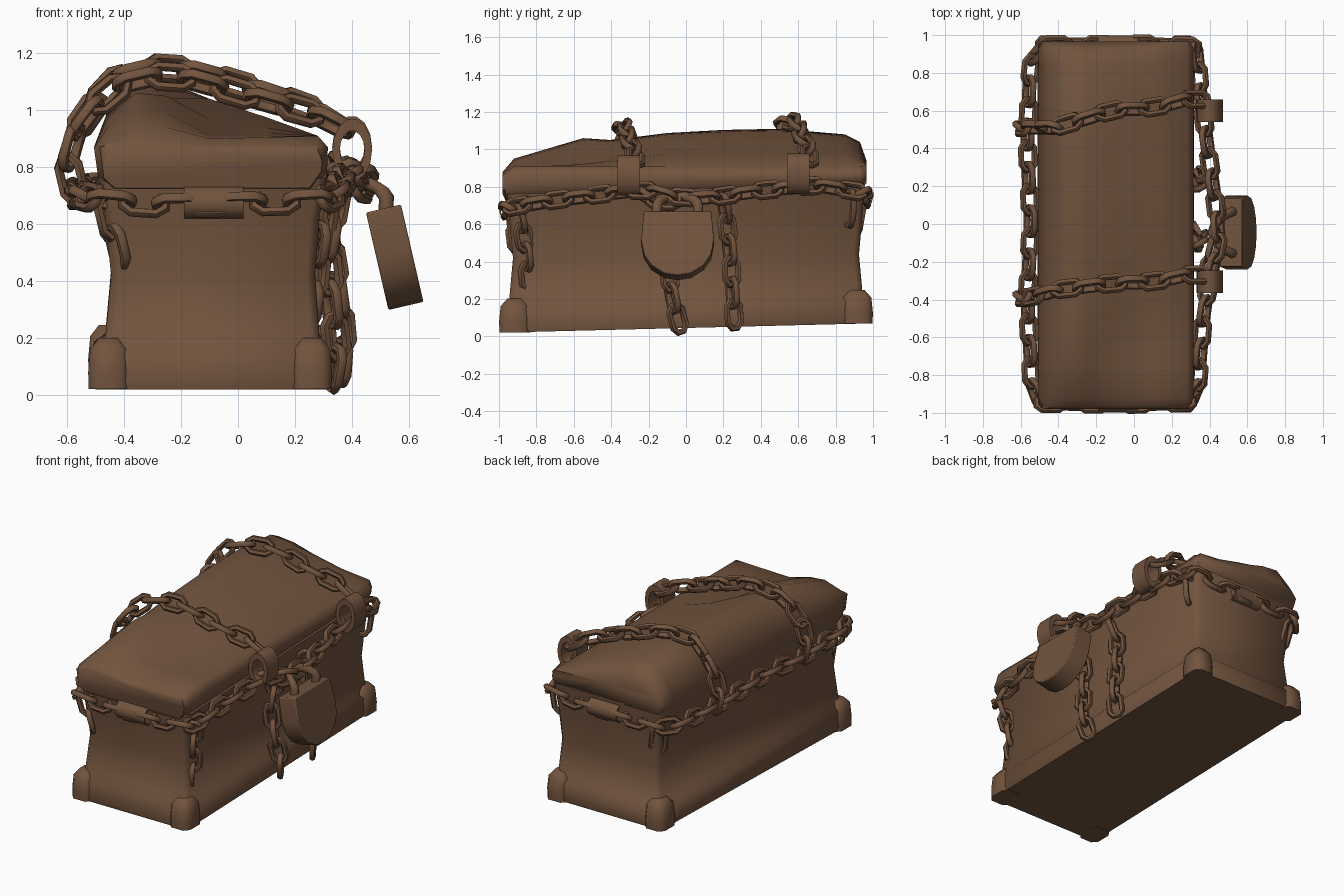
import bpy, bmesh, math
from mathutils import Vector, Matrix

if "Cube" in bpy.data.objects:
    bpy.data.objects.remove(bpy.data.objects["Cube"])

brown = bpy.data.materials.new("weathered_brown")
brown.diffuse_color = (0.168, 0.088, 0.048, 1)
brown.use_nodes = True
brown.node_tree.nodes["Principled BSDF"].inputs["Base Color"].default_value = brown.diffuse_color


def finish(name, bm, angle=40, bevel=0):
    bmesh.ops.recalc_face_normals(bm, faces=bm.faces)
    me = bpy.data.meshes.new(name)
    bm.to_mesh(me)
    bm.free()
    ob = bpy.data.objects.new(name, me)
    bpy.context.collection.objects.link(ob)
    me.materials.append(brown)
    if bevel:
        mod = ob.modifiers.new("soft_edges", "BEVEL")
        mod.width, mod.segments = bevel, 2
    bpy.ops.object.select_all(action="DESELECT")
    ob.select_set(True)
    bpy.context.view_layer.objects.active = ob
    bpy.ops.object.shade_smooth_by_angle(angle=math.radians(angle))
    return ob


def loft(bm, rings, closed=False):
    vs = [[bm.verts.new(p) for p in r] for r in rings]
    n = len(vs[0])
    pairs = list(zip(vs, vs[1:])) + ([(vs[-1], vs[0])] if closed else [])
    for a, b in pairs:
        for i in range(n):
            j = (i + 1) % n
            bm.faces.new((a[i], a[j], b[j], b[i]))
    if not closed:
        bm.faces.new(vs[0])
        bm.faces.new(vs[-1])


def interp(table, t):
    for (a, u), (b, v) in zip(table, table[1:]):
        if t <= b:
            return u + (v - u) * max(0, (t - a) / (b - a))
    return table[-1][1]


def rect_ring(z, x0, x1, yh, c, tilt):
    pts = [(x0 + c, -yh), (x1 - c, -yh), (x1, -yh + c), (x1, yh - c),
           (x1 - c, yh), (x0 + c, yh), (x0, yh - c), (x0, -yh + c)]
    return [(x, y, z + tilt * (y + 1)) for x, y in pts]


# Chest body with flared foot and waisted walls
bm = bmesh.new()
loft(bm, [rect_ring(*r) for r in (
    (0.02, -0.50, 0.31, 0.975, 0.03, 0.025), (0.05, -0.512, 0.318, 0.982, 0.04, 0.025),
    (0.15, -0.505, 0.312, 0.975, 0.04, 0.02), (0.2, -0.465, 0.285, 0.945, 0.03, 0.01),
    (0.42, -0.445, 0.27, 0.925, 0.03, 0.01), (0.62, -0.465, 0.285, 0.945, 0.03, 0.02),
    (0.76, -0.49, 0.31, 0.955, 0.03, 0.03))])
finish("chest_body", bm, 60)

# Foot corner caps
bm = bmesh.new()
for x in (-0.452, 0.257):
    for y in (-0.915, 0.915):
        base = 0.02 + 0.025 * (y + 1)
        loft(bm, [[(x + sx * w, y + sy * w * 1.15, base + h) for sx, sy in
                   ((-1, -.6), (-.6, -1), (.6, -1), (1, -.6), (1, .6), (.6, 1), (-.6, 1), (-1, .6))]
                  for h, w in ((0, 0.072), (0.06, 0.073), (0.14, 0.066), (0.18, 0.035))])
finish("foot_caps", bm, 60)

# Lopsided lid, lofted along its length
peak = [(-0.98, 0.88), (-0.92, 0.95), (-0.55, 1.06), (-0.4, 1.05), (0, 1.1),
        (0.5, 1.11), (0.85, 1.08), (0.93, 1.04), (0.965, 0.94)]
mid = [(-0.98, 0.86), (-0.92, 0.9), (-0.6, 0.92), (-0.1, 1.04), (0.85, 1.04), (0.93, 0.99), (0.965, 0.92)]
bm = bmesh.new()
rings = []
for y in (-0.98, -0.965, -0.92, -0.75, -0.55, -0.4, -0.1, 0.2, 0.5, 0.85, 0.93, 0.965):
    p, m = interp(peak, y), interp(mid, y)
    lo = 0.725 + 0.03 * (y + 1)
    k = 0.02 if abs(y) > 0.96 else 0
    e = min(0.91, p - 0.02)
    rings.append([(x, y, z) for x, z in (
        (-0.45 + k, lo), (-0.49 + k, lo + 0.035), (-0.505 + k, 0.87), (-0.455, 0.45 * 0.87 + 0.55 * p),
        (-0.36, p), (-0.25, p - 0.01), (-0.1, m), (0.1, (m + e) / 2), (0.28, e),
        (0.315 - k, e - 0.04), (0.312 - k, lo + 0.06), (0.27 - k, lo))])
# rounded ends: first and last sections pull in at the lower edge
for ring, s in ((rings[0], 1), (rings[-1], -1)):
    ring[0], ring[-1] = [(x, y + 0.03 * s, z) for x, y, z in (ring[0], ring[-1])]
loft(bm, rings)
finish("lid", bm, 60)


def tube(bm, path, up, r, sides=6, closed=False):
    path = [Vector(p) for p in path]
    n, rings = len(path), []
    for i, p in enumerate(path):
        a = path[i - 1] if closed or i else p
        b = path[(i + 1) % n] if closed or i < n - 1 else p
        s = (b - a).normalized().cross(up).normalized()
        rings.append([p + r * (math.cos(t) * s + math.sin(t) * up)
                      for t in (math.tau * k / sides for k in range(sides))])
    loft(bm, rings, closed)


def chain(name, pts, closed=False, pitch=0.118, phase=0.5):
    """Interlocked links following a polyline."""
    pts = [Vector(p) for p in pts] + ([Vector(pts[0])] if closed else [])
    dist = [0]
    for a, b in zip(pts, pts[1:]):
        dist.append(dist[-1] + (b - a).length)
    count = max(1, round(dist[-1] / pitch))
    if closed:
        count += count % 2
    at = lambda d: Vector([interp(list(zip(dist, [p[i] for p in pts])), d) for i in range(3)])
    bm = bmesh.new()
    step = dist[-1] / count
    for n in range(count):
        a, b = at(n * step), at((n + 1) * step)
        c, d = (a + b) / 2, (b - a).normalized()
        ref = Vector((0, 0, 1)) if abs(d.z) < 0.8 else Vector((0, 1, 0))
        side = d.cross(ref).normalized()
        up = side.cross(d)
        ang = phase + (n % 2) * math.pi / 2
        w = side * math.cos(ang) + up * math.sin(ang)
        hl, hw = step / 2 + 0.016, 0.04
        outline = [(hl, .45), (hl * .6, 1), (-hl * .6, 1), (-hl, .45),
                   (-hl, -.45), (-hl * .6, -1), (hl * .6, -1), (hl, -.45)]
        tube(bm, [c + d * u + w * (hw * v) for u, v in outline], d.cross(w), 0.018, 6, True)
    finish(name, bm, 60)


# Chain belt below the lid
chain("belt_chain", [
    (-0.5, -0.95, 0.69), (-0.3, -0.952, 0.67), (-0.08, -0.955, 0.675), (0.15, -0.952, 0.68), (0.33, -0.94, 0.69),
    (0.35, -0.7, 0.73), (0.37, -0.45, 0.76), (0.42, -0.22, 0.79), (0.45, -0.05, 0.74),
    (0.43, 0.12, 0.74), (0.39, 0.4, 0.78), (0.35, 0.7, 0.81), (0.33, 0.94, 0.77),
    (0.1, 0.952, 0.74), (-0.5, 0.95, 0.73), (-0.55, 0.85, 0.73), (-0.565, 0.4, 0.72),
    (-0.545, 0, 0.72), (-0.565, -0.4, 0.7), (-0.54, -0.85, 0.7)], True)

# Two chains over the lid
for name, ys, h in (("lid_chain_front", (-0.39, -0.35, -0.31, -0.27), -0.01),
                    ("lid_chain_back", (0.51, 0.51, 0.61, 0.66), 0.02)):
    a, b, c, d = ys
    chain(name, [(-0.57, a, 0.7), (-0.605, a, 0.85), (-0.54, a, 0.98), (-0.42, b, 1.1 + h),
                 (-0.25, b * .5 + c * .5, 1.14 + h), (-0.1, c, 1.1 + h), (0.1, c, 1.04 + h),
                 (0.27, d, 0.99 + h / 2), (0.38, d, 0.93)])

# Loose chains hanging on the lock side
chain("hanging_chain_front", [(0.35, -0.1, 0.72), (0.31, -0.1, 0.5), (0.33, -0.09, 0.3),
                              (0.35, -0.06, 0.15), (0.33, -0.03, 0.04)])
chain("hanging_chain_back", [(0.36, 0.2, 0.74), (0.31, 0.22, 0.6), (0.34, 0.24, 0.42),
                             (0.37, 0.25, 0.2), (0.36, 0.26, 0.06)])
chain("lock_chain", [(0.38, -0.3, 0.8), (0.41, -0.17, 0.72), (0.44, -0.05, 0.72)])

# Short chain ends at the corners
chain("corner_chain_front_right", [(0.31, -0.9, 0.68), (0.28, -0.86, 0.5), (0.255, -0.84, 0.27)])
chain("corner_chain_back_right", [(0.31, 0.88, 0.76), (0.29, 0.87, 0.61)], pitch=0.14)
chain("corner_chain_front_left", [(-0.46, -0.93, 0.68), (-0.41, -0.905, 0.47)])
chain("corner_chain_back_left", [(-0.46, 0.93, 0.7), (-0.43, 0.905, 0.55)])


def band(name, centre, rx, rz, width, axis, inner=0.62):
    """Wide flattened ring; axis gives the direction of its hole."""
    bm = bmesh.new()
    rings = []
    for i in range(14):
        t = math.tau * i / 14
        ring = []
        for s, w in ((1, -1), (1, 1), (inner, 1), (inner, -1)):
            u, v, l = rx * s * math.cos(t), rz * s * math.sin(t), w * width / 2
            ring.append(Vector(centre) + Vector((u, l, v) if axis == "y" else (l, u, v)))
        rings.append(ring)
    loft(bm, rings, True)
    finish(name, bm, 40)


# Wide ring bands joining lid chains and belt
band("clasp_ring_front", (0.4, -0.305, 0.86), 0.07, 0.11, 0.12, "y")
band("clasp_ring_back", (0.4, 0.6, 0.87), 0.07, 0.11, 0.12, "y")
band("end_band_front", (-0.085, -0.942, 0.675), 0.057, 0.057, 0.21, "x", 0.85)
band("end_band_back", (-0.085, 0.942, 0.74), 0.057, 0.057, 0.21, "x", 0.85)

# Padlock body: shield outline extruded, leaning outward
tilt = Matrix.Translation((0.51, -0.045, 0.65)) @ Matrix.Rotation(math.radians(-13), 4, "Y")
bm = bmesh.new()
outline = [(-0.18, 0.005), (0.18, 0.005), (0.195, -0.15), (0.18, -0.23), (0.14, -0.29), (0.07, -0.335),
           (0, -0.345), (-0.07, -0.335), (-0.14, -0.29), (-0.18, -0.23), (-0.195, -0.15)]
loft(bm, [[tilt @ Vector((x, y, z)) for y, z in outline] for x in (-0.062, 0.064)])
finish("padlock_body", bm, 40, 0.006)

# Padlock shackle, leaning back to the belt
bm = bmesh.new()
arc = [(0, -0.11, -0.03)] + [(0.02 - 0.09 * math.sin(t) ** 2, -0.11 * math.cos(t), 0.04 + 0.08 * math.sin(t))
                             for t in (math.pi * k / 8 for k in range(9))] + [(0, 0.11, -0.03)]
tube(bm, [tilt @ Vector(p) for p in arc], (tilt.to_3x3() @ Vector((1, 0, 0))), 0.027, 8)
finish("padlock_shackle", bm, 60)
